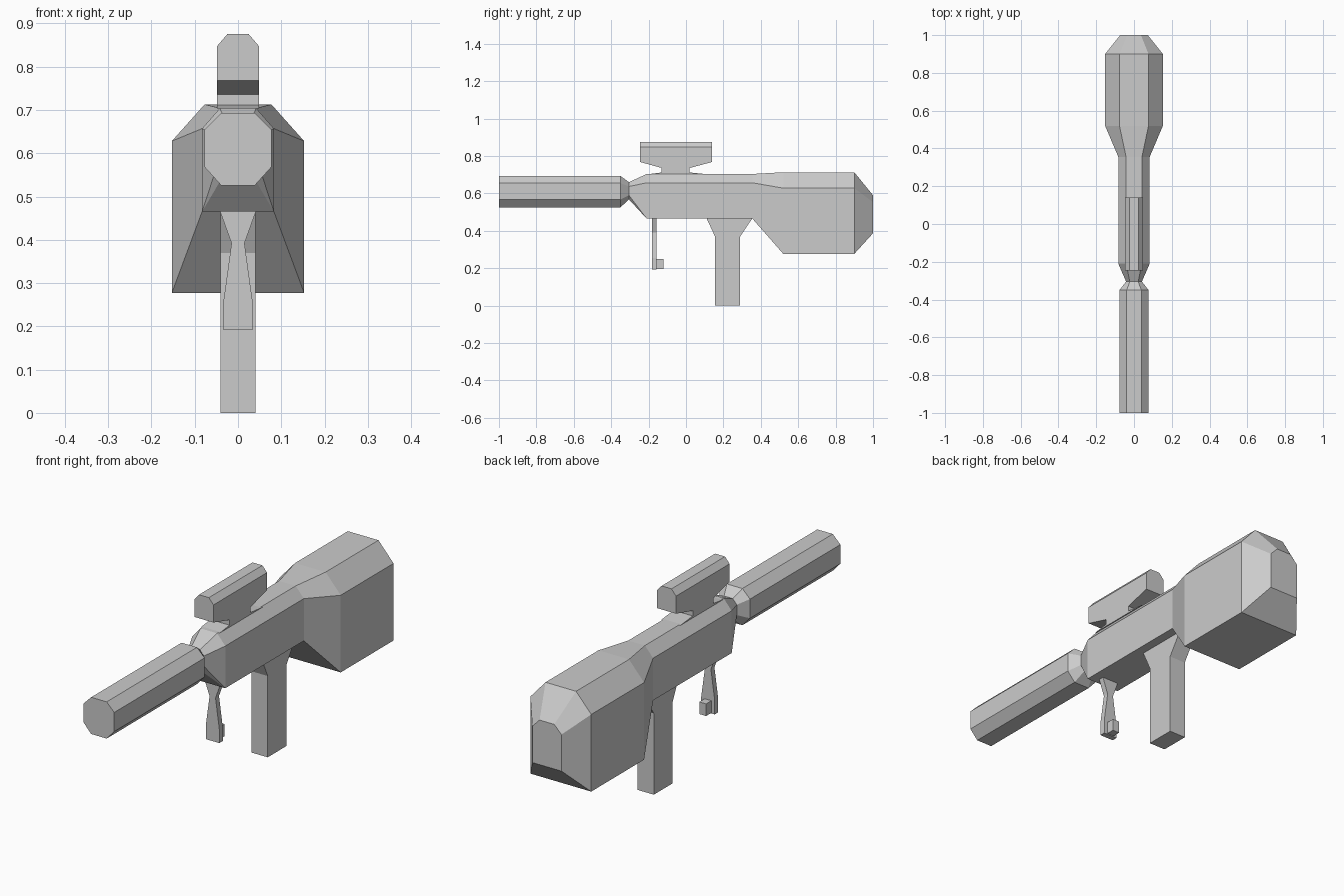
import bpy, bmesh

if "Cube" in bpy.data.objects:
    bpy.data.objects.remove(bpy.data.objects["Cube"])


def loft(name, rings, cap_start=True, cap_end=True):
    """Skin a series of equal-count closed rings into a flat-shaded mesh."""
    bm = bmesh.new()
    loops = [[bm.verts.new(p) for p in ring] for ring in rings]
    n = len(loops[0])
    for a, b in zip(loops, loops[1:]):
        for i in range(n):
            j = (i + 1) % n
            bm.faces.new((a[i], a[j], b[j], b[i]))
    if cap_start:
        bm.faces.new(loops[0][::-1])
    if cap_end:
        bm.faces.new(loops[-1])
    bmesh.ops.remove_doubles(bm, verts=bm.verts, dist=0.0001)
    bmesh.ops.recalc_face_normals(bm, faces=bm.faces)
    mesh = bpy.data.meshes.new(name)
    bm.to_mesh(mesh)
    bm.free()
    obj = bpy.data.objects.new(name, mesh)
    bpy.context.collection.objects.link(obj)
    return obj


def section(y, side, top, bottom, z_bottom, z_low, z_high, z_top):
    """Mirrored eight-point cross-section; a square bottom merges to six."""
    half = [(bottom, z_bottom), (side, z_low), (side, z_high), (top, z_top)]
    return [(x, y, z) for x, z in half] + [(-x, y, z) for x, z in half[::-1]]


def plate_x(profile, half):
    """Two rings of a side (y, z) profile at x = -half and +half."""
    return [[(x, y, z) for y, z in profile] for x in (-half, half)]


# Octagonal barrel tapering into the neck
neck = section(-0.305, 0.042, 0.022, 0.022, 0.568, 0.59, 0.637, 0.66)
barrel = (0.077, 0.039, 0.039, 0.526, 0.568, 0.655, 0.693)
loft("barrel", [section(-1, *barrel), section(-0.35, *barrel), neck], cap_end=False)

# Receiver flaring into the heavy stock
receiver = (0.083, 0.042, 0.083, 0.465, 0.465, 0.657, 0.704)
stock = (0.153, 0.077, 0.153, 0.277, 0.277, 0.628, 0.713)
loft("receiver_and_stock", [
    neck,
    section(-0.21, *receiver), section(0.355, *receiver),
    section(0.52, *stock), section(0.9, *stock),
    section(1.0, 0.073, 0.037, 0.073, 0.387, 0.387, 0.553, 0.59),
], cap_start=False)


# Scope: side profile lofted across x, lower on the outside for the top chamfer
def scope_ring(x, z_top):
    lower = [(-0.245, 0.768), (-0.13, 0.736), (-0.13, 0.712), (-0.2, 0.703),
             (0.11, 0.703), (0.02, 0.712), (0.02, 0.736), (0.14, 0.768)]
    return [(x, y, z) for y, z in lower + [(0.14, z_top), (-0.245, z_top)]]


loft("scope", [scope_ring(x, z) for x, z in
               ((-0.048, 0.848), (-0.025, 0.875), (0.025, 0.875), (0.048, 0.848))])

# Pistol grip flaring where it meets the receiver
loft("grip", plate_x([(0.155, 0), (0.29, 0), (0.29, 0.37), (0.355, 0.467),
                      (0.11, 0.467), (0.155, 0.37)], 0.041))

# Front strut with a pinched waist, and its small rear catch
loft("front_strut", [[(-w, -0.183, z), (w, -0.183, z), (w, -0.158, z), (-w, -0.158, z)]
                     for w, z in ((0.034, 0.192), (0.034, 0.255), (0.015, 0.392), (0.042, 0.467))])
loft("strut_catch", plate_x([(-0.16, 0.195), (-0.12, 0.195),
                             (-0.12, 0.25), (-0.16, 0.25)], 0.017))
